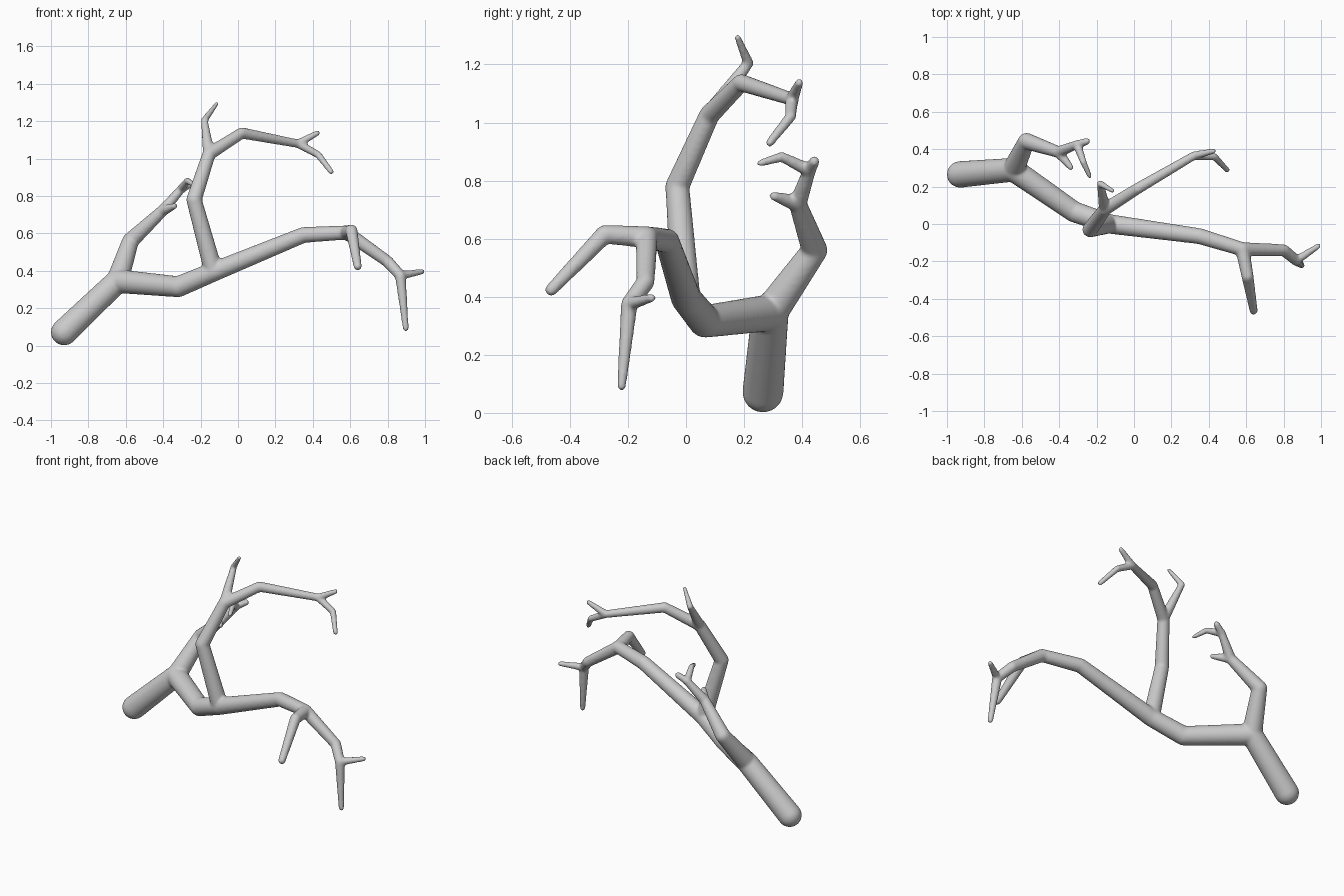
import bpy, bmesh
from mathutils import Vector

if "Cube" in bpy.data.objects:
    bpy.data.objects.remove(bpy.data.objects["Cube"])

bm = bmesh.new()


def segment(p, q, rp, rq):
    """Tapered, round-ended length between two points."""
    d = q - p
    m = d.to_track_quat('Z', 'Y').to_matrix().to_4x4()
    m.translation = (p + q) / 2
    bmesh.ops.create_cone(bm, cap_ends=True, segments=24, radius1=rp,
                          radius2=rq, depth=d.length, matrix=m)
    for c, r in ((p, rp), (q, rq)):
        s = bmesh.ops.create_icosphere(bm, subdivisions=3, radius=r)
        bmesh.ops.translate(bm, vec=c, verts=s["verts"])


def limb(r0, r1, *points):
    """Grow a limb tapering evenly along its length; return its joints."""
    pts = [Vector(p) for p in points]
    total = sum((b - a).length for a, b in zip(pts, pts[1:]))
    run = 0
    for a, b in zip(pts, pts[1:]):
        end = run + (b - a).length
        segment(a, b, r0 + (r1 - r0) * run / total, r0 + (r1 - r0) * end / total)
        run = end
    return pts


# Main stem
stem = limb(.071, .038, (-.93, .265, .072), (-.645, .29, .345), (-.32, .065, .315),
            (-.13, 0, .395), (.35, -.065, .592), (.58, -.135, .605))
low_fork, mid_fork, end_fork = stem[1], stem[3], stem[5]

# Right end: drooping twig and forked twig
limb(.038, .022, end_fork, (.607, -.28, .615), (.64, -.464, .424))
right = limb(.038, .029, end_fork, (.80, -.14, .45), (.868, -.195, .375))
limb(.029, .016, right[-1], (.897, -.222, .092))
limb(.024, .015, right[-1], (.985, -.118, .396))

# Middle upright branch, its top twig and end fork
mid = limb(.05, .023, mid_fork, (-.235, -.03, .78), (-.155, .08, 1.025),
           (.02, .19, 1.137), (.32, .365, 1.08))
limb(.032, .012, mid[2], (-.18, .215, 1.205), (-.115, .178, 1.292))
limb(.023, .015, mid[-1], (.425, .39, 1.137))
limb(.023, .015, mid[-1], (.43, .36, 1.02), (.498, .288, .93))

# Left upright branch with two side twigs
left = limb(.06, .019, low_fork, (-.575, .443, .56), (-.405, .385, .72),
            (-.305, .425, .835), (-.252, .442, .866))
limb(.03, .016, left[2], (-.338, .302, .747))
limb(.024, .013, left[3], (-.27, .33, .882), (-.237, .256, .86))

mesh = bpy.data.meshes.new("branch")
bm.to_mesh(mesh)
bm.free()
branch = bpy.data.objects.new("branch", mesh)
bpy.context.collection.objects.link(branch)

# Fuse the limbs into one skin and soften the forks
remesh = branch.modifiers.new("fuse", 'REMESH')
remesh.mode = 'VOXEL'
remesh.voxel_size = .007
remesh.use_smooth_shade = True
smooth = branch.modifiers.new("soften", 'SMOOTH')
smooth.factor = .5
smooth.iterations = 10
